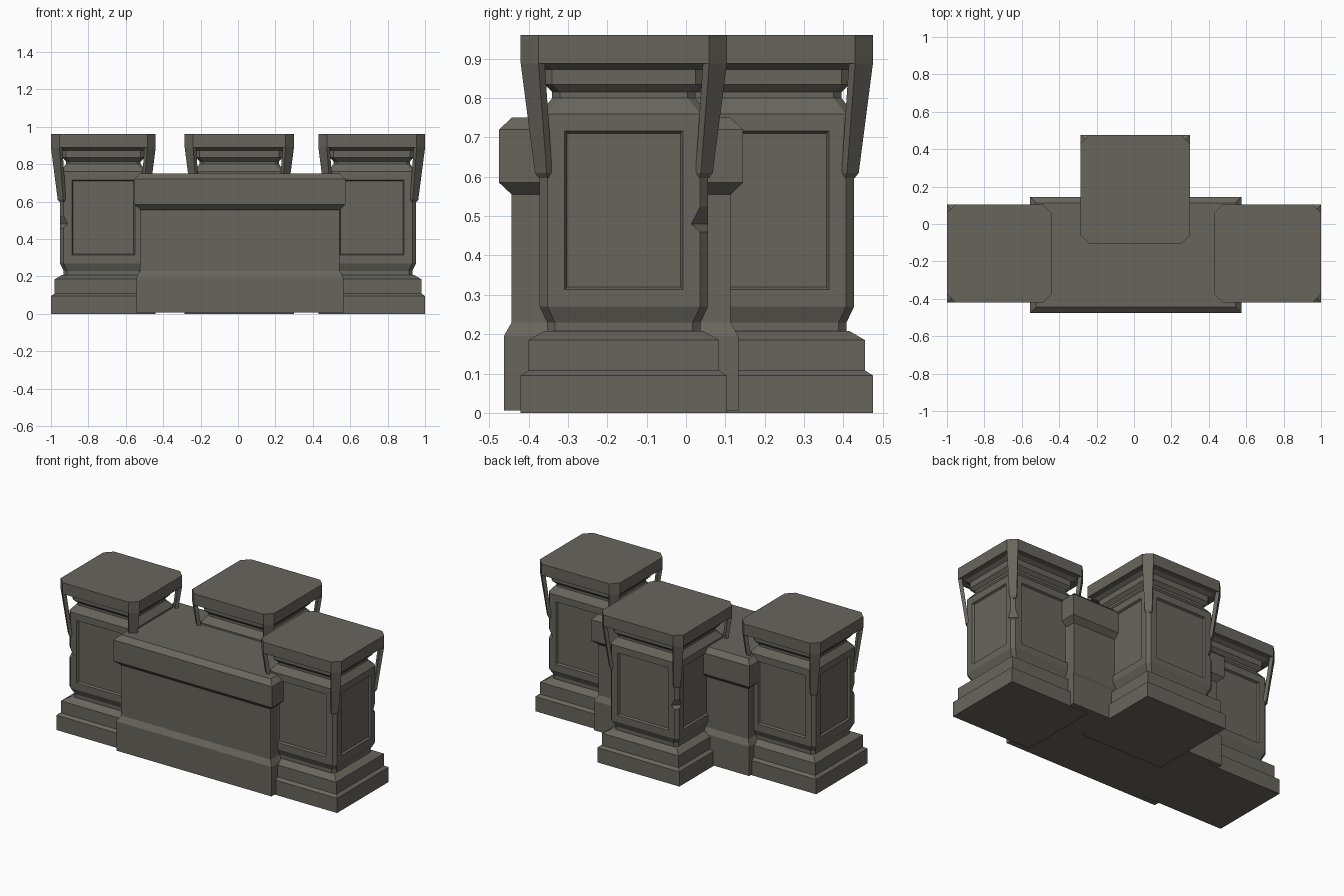
import bpy, bmesh, math

if "Cube" in bpy.data.objects:
    bpy.data.objects.remove(bpy.data.objects["Cube"])

stone = bpy.data.materials.new("grey_brown_stone")
stone.diffuse_color = (0.14, 0.131, 0.11, 1)
stone.use_nodes = True
stone.node_tree.nodes["Principled BSDF"].inputs["Base Color"].default_value = stone.diffuse_color


def loft(bm, rings):
    """Skin a stack of equal-length point rings and cap both ends."""
    vs = [[bm.verts.new(p) for p in r] for r in rings]
    n = len(vs[0])
    for a, b in zip(vs, vs[1:]):
        for i in range(n):
            j = (i + 1) % n
            bm.faces.new((a[i], a[j], b[j], b[i]))
    bm.faces.new(vs[0][::-1])
    bm.faces.new(vs[-1])


def plan(hx, hy, z, c):
    """Rectangle in plan, with corners cut by c."""
    if c == 0:
        return [(-hx, -hy, z), (hx, -hy, z), (hx, hy, z), (-hx, hy, z)]
    return [(-hx + c, -hy, z), (hx - c, -hy, z), (hx, -hy + c, z), (hx, hy - c, z),
            (hx - c, hy, z), (-hx + c, hy, z), (-hx, hy - c, z), (-hx, -hy + c, z)]


def finish(bm, name, loc):
    bmesh.ops.recalc_face_normals(bm, faces=bm.faces[:])
    me = bpy.data.meshes.new(name)
    bm.to_mesh(me)
    bm.free()
    me.materials.append(stone)
    ob = bpy.data.objects.new(name, me)
    ob.location = loc
    bpy.context.collection.objects.link(ob)
    return ob


def stack(name, loc, hx, hy, profile, c=0, panels=False):
    """Profile is a list of (height, inset from the outer size)."""
    bm = bmesh.new()
    loft(bm, [plan(hx - d, hy - d, z, c) for z, d in profile])
    bmesh.ops.recalc_face_normals(bm, faces=bm.faces[:])
    if panels:
        # recessed panel on each of the four tall side faces
        tall = [f for f in bm.faces if abs(f.normal.z) < 0.01 and f.calc_area() > 0.1]
        bmesh.ops.inset_individual(bm, faces=tall, thickness=0.062)
        bmesh.ops.inset_individual(bm, faces=tall, thickness=0.009, depth=-0.012)
    return finish(bm, name, loc)


def pedestal(side, cx, cy, hx, hy, sx, sy):
    loc = (cx, cy, 0)
    stack(side + "_plinth", loc, hx, hy,
          [(0, 0), (0.095, 0), (0.108, 0.02), (0.185, 0.02), (0.208, 0.06)])
    shaft = stack(side + "_shaft", loc, hx, hy,
                  [(0.2, 0.067), (0.23, 0.067), (0.27, 0.048), (0.76, 0.048),
                   (0.80, 0.08), (0.815, 0.08), (0.835, 0.06), (0.873, 0.06),
                   (0.89, 0.035)], 0.02, True)
    stack(side + "_top_slab", loc, hx, hy, [(0.888, 0), (0.96, 0)], 0.045)

    # chipped corner on the shaft
    chip = stack("chip_cutter", (cx + sx * (hx - 0.048), cy + sy * (hy - 0.048), 0),
                 0.03, 0.03, [(0.445, 0.027), (0.48, 0), (0.555, 0.027)])
    chip.rotation_euler.z = math.pi / 4
    chip.hide_render = True
    mod = shaft.modifiers.new("chip", 'BOOLEAN')
    mod.operation = 'DIFFERENCE'
    mod.solver = 'EXACT'
    mod.object = chip
    bpy.context.view_layer.objects.active = shaft
    bpy.ops.object.modifier_apply(modifier="chip")
    bpy.data.objects.remove(chip)

    # tapering brackets under the slab corners: (height, outer near, outer far, depth)
    bm = bmesh.new()
    for mx in (-1, 1):
        for my in (-1, 1):
            rings = []
            for z, a, b, t in [(0.888, 0, 0.045, 0.016), (0.61, 0.036, 0.066, 0.014),
                               (0.597, 0.046, 0.068, 0.006)]:
                pts = [(a, b), (b, a), (b + t, a + t), (a + t, b + t)]
                rings.append([(mx * (hx - p), my * (hy - q), z) for p, q in pts])
            loft(bm, rings)
    finish(bm, side + "_corner_brackets", loc)


# three pedestals; last two numbers choose the chipped corner
pedestal("left", -0.72, -0.158, 0.28, 0.262, -1, -1)
pedestal("right", 0.715, -0.158, 0.285, 0.262, 1, 1)
pedestal("back", 0.007, 0.185, 0.292, 0.29, -1, 1)

# central block with wide foot and overhanging cap
stack("central_block", (0.01, -0.165, 0), 0.565, 0.31,
      [(0.006, 0.012), (0.195, 0.012), (0.23, 0.032), (0.555, 0.032),
       (0.585, 0), (0.72, 0), (0.75, 0.032)])
